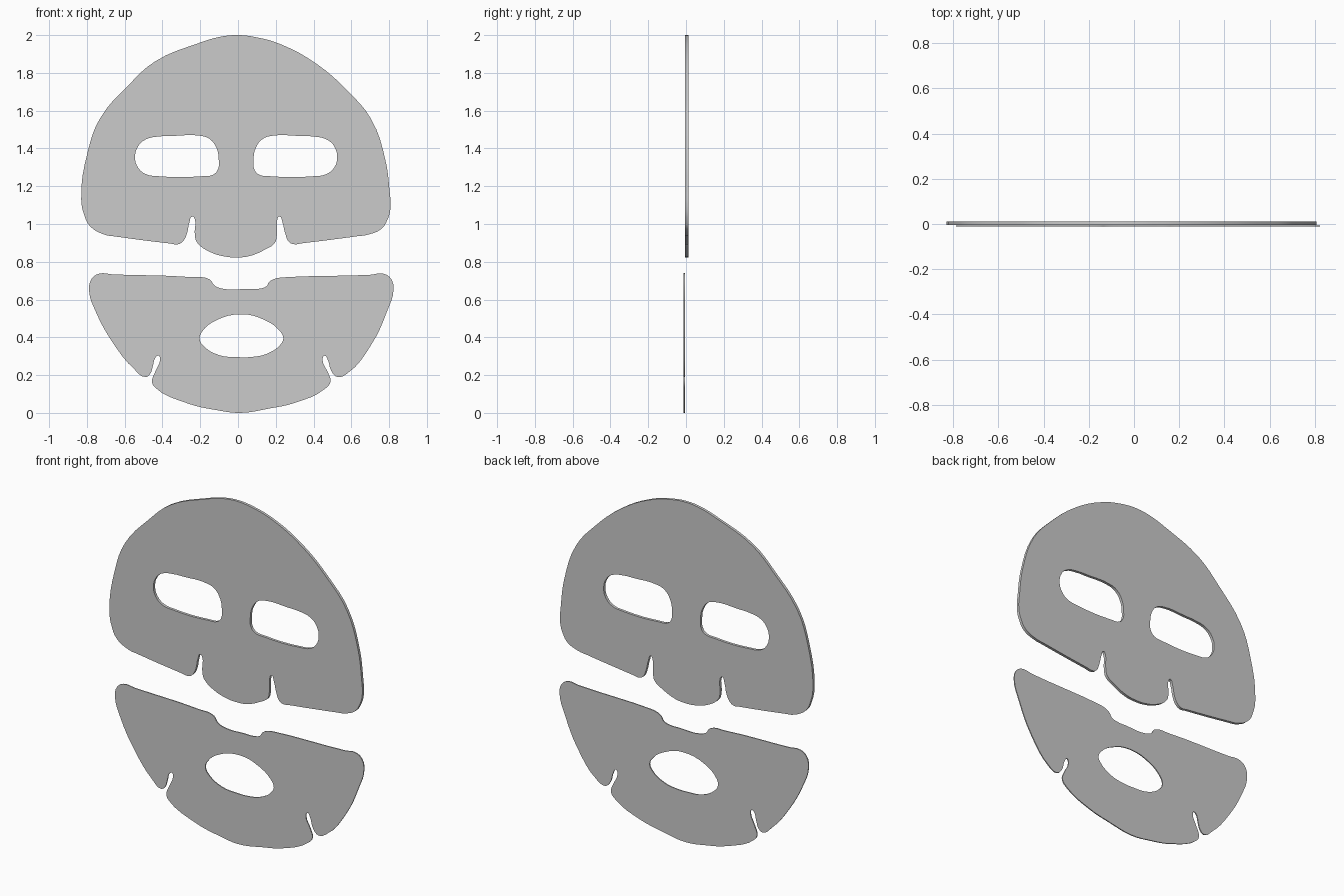
import bpy
from math import radians


def add_loop(curve, points):
    """Closed smooth loop through (x, z) points."""
    s = curve.splines.new('BEZIER')
    s.bezier_points.add(len(points) - 1)
    s.use_cyclic_u = True
    for bp, (x, z) in zip(s.bezier_points, points):
        bp.co = (x, z, 0)
        bp.handle_left_type = bp.handle_right_type = 'AUTO'


def sheet(name, loops, y_front, y_back):
    """Flat upright sheet: first loop is the outline, the others are holes."""
    curve = bpy.data.curves.new(name, 'CURVE')
    curve.dimensions = '2D'
    curve.fill_mode = 'BOTH'
    curve.resolution_u = 4
    curve.extrude = (y_back - y_front) / 2
    for pts in loops:
        add_loop(curve, pts)
    ob = bpy.data.objects.new(name, curve)
    bpy.context.collection.objects.link(ob)
    ob.rotation_euler = (radians(90), 0, 0)
    ob.location.y = (y_front + y_back) / 2
    bpy.ops.object.select_all(action='DESELECT')
    ob.select_set(True)
    bpy.context.view_layer.objects.active = ob
    bpy.context.view_layer.update()
    bpy.ops.object.convert(target='MESH')
    bpy.ops.object.transform_apply(location=True, rotation=True, scale=True)
    bpy.ops.object.shade_smooth_by_angle(angle=radians(30))
    return bpy.context.object


# Upper sheet: forehead, cheeks and nose flap between two slits
upper = [
    (-0.01, 2.0), (-0.10, 1.99), (-0.21, 1.957), (-0.44, 1.86), (-0.575, 1.74),
    (-0.73, 1.56), (-0.795, 1.385), (-0.83, 1.13), (-0.815, 1.05),
    (-0.785, 0.99), (-0.705, 0.943), (-0.65, 0.934), (-0.36, 0.897),
    (-0.315, 0.893), (-0.29, 0.91), (-0.27, 0.95), (-0.257, 1.01),
    (-0.242, 1.04), (-0.23, 1.03), (-0.228, 0.935), (-0.215, 0.90),
    (-0.15, 0.853), (-0.07, 0.828), (-0.01, 0.823), (0.06, 0.83),
    (0.14, 0.863), (0.195, 0.90), (0.205, 0.935), (0.21, 1.03), (0.22, 1.04),
    (0.235, 1.01), (0.25, 0.95), (0.27, 0.905), (0.295, 0.893), (0.34, 0.898),
    (0.63, 0.935), (0.69, 0.944), (0.76, 0.975), (0.79, 1.02), (0.807, 1.08),
    (0.802, 1.18), (0.78, 1.34), (0.705, 1.555), (0.58, 1.705),
    (0.42, 1.845), (0.23, 1.95), (0.09, 1.99),
]
eye = [
    (-0.545, 1.35), (-0.53, 1.41), (-0.49, 1.447), (-0.41, 1.464),
    (-0.35, 1.466), (-0.20, 1.467), (-0.15, 1.45), (-0.113, 1.40),
    (-0.102, 1.34), (-0.106, 1.29), (-0.13, 1.262), (-0.19, 1.253),
    (-0.42, 1.253), (-0.49, 1.265), (-0.53, 1.30),
]
other_eye = [(-x - 0.02, z) for x, z in eye]
sheet("upper_face_sheet", [upper, eye, other_eye], -0.004, 0.012)

# Lower sheet: cheeks and chin with two slits and a mouth opening
lower = [
    (-0.735, 0.737), (-0.775, 0.71), (-0.788, 0.645), (-0.755, 0.54),
    (-0.655, 0.36), (-0.55, 0.232), (-0.49, 0.19), (-0.465, 0.207),
    (-0.45, 0.25), (-0.437, 0.293), (-0.42, 0.303), (-0.413, 0.28),
    (-0.435, 0.225), (-0.455, 0.165), (-0.44, 0.135), (-0.26, 0.048),
    (-0.12, 0.016), (0.01, 0.0), (0.17, 0.024), (0.30, 0.053), (0.46, 0.127),
    (0.49, 0.165), (0.478, 0.21), (0.448, 0.28), (0.458, 0.303),
    (0.473, 0.286), (0.495, 0.22), (0.527, 0.19), (0.58, 0.21),
    (0.705, 0.36), (0.79, 0.54), (0.823, 0.65), (0.81, 0.71), (0.77, 0.737),
    (0.70, 0.731), (0.25, 0.718), (0.195, 0.71), (0.165, 0.693),
    (0.15, 0.67), (0.11, 0.657), (0.05, 0.656), (-0.085, 0.658),
    (-0.125, 0.675), (-0.15, 0.707), (-0.25, 0.719), (-0.66, 0.733),
]
mouth = [
    (-0.203, 0.39), (-0.19, 0.43), (-0.12, 0.488), (0.02, 0.522),
    (0.14, 0.492), (0.22, 0.435), (0.24, 0.395), (0.225, 0.362),
    (0.15, 0.312), (0.07, 0.296), (0.0, 0.295), (-0.10, 0.306), (-0.18, 0.352),
]
sheet("lower_face_sheet", [lower, mouth], -0.012, -0.006)
